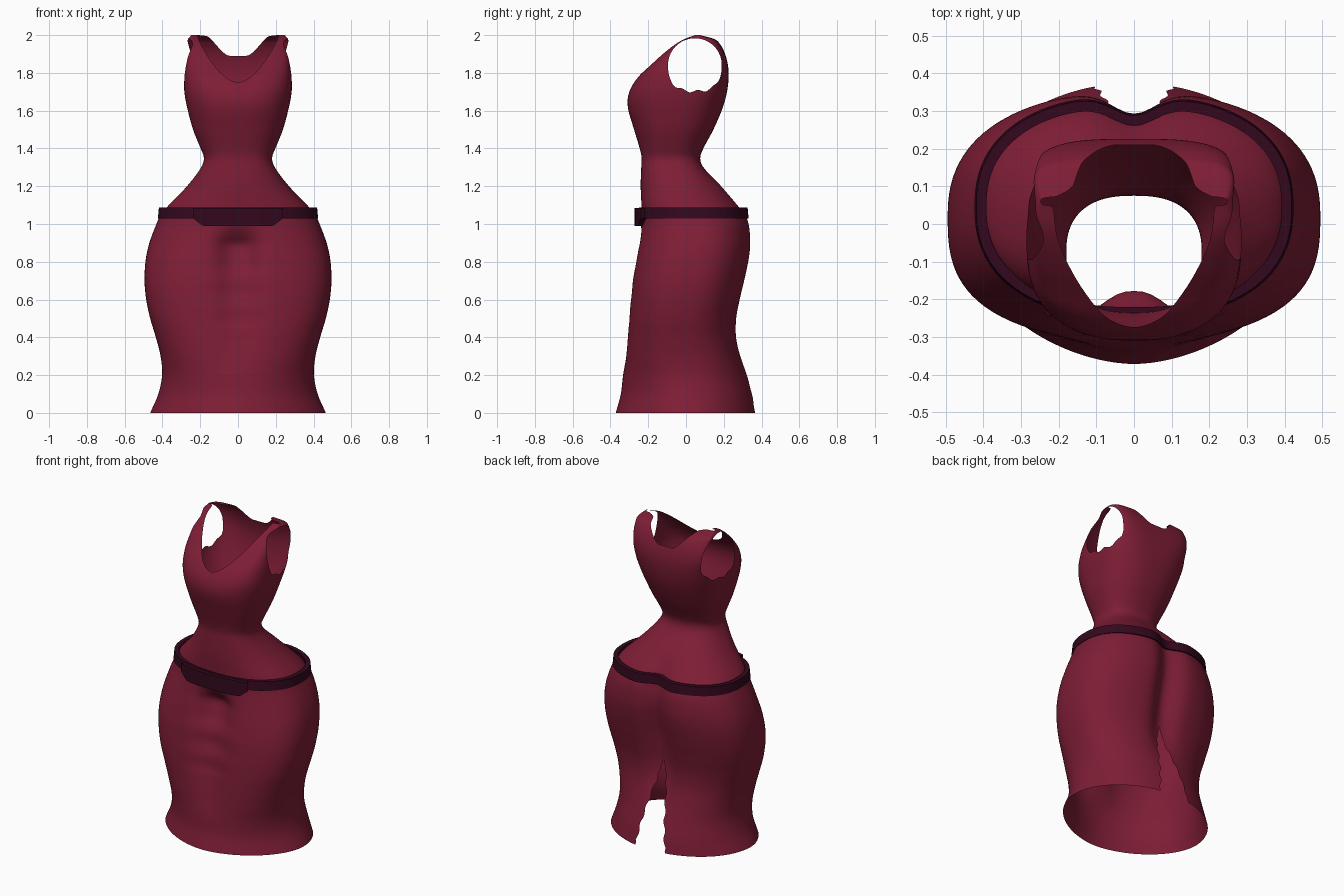
import bpy, bmesh, math
from mathutils import Vector

if "Cube" in bpy.data.objects:
    bpy.data.objects.remove(bpy.data.objects["Cube"])


def material(name, rgb):
    m = bpy.data.materials.new(name)
    m.diffuse_color = (*rgb, 1)
    m.use_nodes = True
    m.node_tree.nodes["Principled BSDF"].inputs["Base Color"].default_value = m.diffuse_color
    return m


WINE = material("wine_cloth", (0.208, 0.0125, 0.036))
PLUM = material("dark_plum", (0.033, 0.0025, 0.0125))

# Section tables: z, half width, front y, back y,
# front squareness, back squareness, back crease depth, front hollow depth
BODICE = [
    (1.03, .410, -.235, .325, 2.3, 2.4, .045, 0), (1.08, .384, -.235, .298, 2.3, 2.4, .035, 0),
    (1.20, .270, -.240, .195, 2.3, 2.3, .01, 0), (1.30, .195, -.237, .092, 2.5, 2.5, 0, 0),
    (1.35, .180, -.235, .075, 2.5, 2.5, 0, 0), (1.40, .198, -.245, .092, 2.4, 2.4, 0, 0),
    (1.50, .238, -.275, .145, 2.4, 2.4, 0, 0), (1.62, .270, -.308, .196, 2.45, 2.6, 0, 0),
    (1.70, .284, -.300, .217, 2.7, 2.9, 0, 0), (1.78, .285, -.252, .226, 3.3, 3.5, 0, 0),
    (1.84, .280, -.190, .222, 4.2, 4.3, 0, 0), (1.90, .274, -.125, .207, 5, 5, 0, 0),
    (1.95, .269, -.064, .182, 5, 5, 0, 0), (1.98, .264, -.012, .150, 5, 5, 0, 0),
    (2.00, .247, .045, .075, 4, 4, 0, 0),
]
SKIRT = [
    (0.00, .465, -.372, .375, 1.8, 2.0, 0, 0), (0.10, .422, -.345, .355, 1.9, 2.1, 0, 0),
    (0.20, .402, -.333, .325, 2.1, 2.2, 0, 0), (0.30, .410, -.325, .294, 2.35, 2.35, .01, .01),
    (0.40, .435, -.317, .274, 2.5, 2.4, .03, .02), (0.50, .465, -.308, .274, 2.65, 2.45, .045, .03),
    (0.60, .486, -.298, .292, 2.75, 2.5, .055, .04), (0.70, .495, -.288, .316, 2.75, 2.5, .065, .05),
    (0.80, .490, -.273, .338, 2.65, 2.45, .065, .07), (0.88, .475, -.260, .349, 2.5, 2.4, .06, .085),
    (0.95, .452, -.248, .348, 2.45, 2.4, .055, .03), (1.00, .432, -.242, .342, 2.4, 2.4, .055, 0),
    (1.05, .412, -.240, .328, 2.35, 2.35, .05, 0),
]


def sample(table, z):
    """Smooth interpolation of a section table at height z."""
    k = max(i for i in range(len(table) - 1) if table[i][0] <= z or i == 0)
    p, q = table[k], table[k + 1]
    before, after = table[max(k - 1, 0)], table[min(k + 2, len(table) - 1)]
    h = q[0] - p[0]
    t = min(max((z - p[0]) / h, 0), 1)
    out = []
    for c in range(1, 8):
        m0 = (q[c] - before[c]) / (q[0] - before[0]) * h
        m1 = (after[c] - p[c]) / (after[0] - p[0]) * h
        out.append((2*t**3 - 3*t*t + 1) * p[c] + (t**3 - 2*t*t + t) * m0
                   + (3*t*t - 2*t**3) * q[c] + (t**3 - t*t) * m1)
    return out


def point(section, angle, z, grow=0):
    """Point on a rounded-box section with soft creases at back and front centre."""
    a, front, back, nf, nb, crease, hollow = section
    c, s = math.cos(angle), math.sin(angle)
    n = nb if s > 0 else nf
    r = (abs(c)**n + abs(s)**n) ** (-1 / n)
    x = (a + grow) * r * c
    y = (front + back) / 2 + ((back - front) / 2 + grow) * r * s
    if s > 0:
        y -= crease * math.exp(-(x / .08)**2)
    else:
        y += hollow * math.exp(-abs(x / .105)**2.5)
    return Vector((x, y, z))


def grid(bm, rows, wrap):
    vs = [[bm.verts.new(p) for p in row] for row in rows]
    n = len(vs[0])
    for lo, hi in zip(vs, vs[1:]):
        for j in range(n if wrap else n - 1):
            k = (j + 1) % n
            bm.faces.new((lo[j], lo[k], hi[k], hi[j]))
    return vs


def trim(bm, field):
    """Cut the surface cleanly where field is zero; drop the positive side."""
    val = {v: field(v.co) or -1e-6 for v in bm.verts}
    cut = []
    for e in list(bm.edges):
        a, b = e.verts
        if val[a] * val[b] < 0:
            t = val[a] / (val[a] - val[b])
            _, v = bmesh.utils.edge_split(e, a, min(max(t, .02), .98))
            val[v] = 0
            cut.append(v)
    bmesh.ops.connect_verts(bm, verts=cut)
    gone = [f for f in bm.faces if sum(val[v] for v in f.verts) > 0]
    bmesh.ops.delete(bm, geom=gone, context='FACES')


def finish(bm, name, mat, sharp=50):
    mesh = bpy.data.meshes.new(name)
    bm.to_mesh(mesh)
    bm.free()
    mesh.materials.append(mat)
    ob = bpy.data.objects.new(name, mesh)
    bpy.context.collection.objects.link(ob)
    bpy.ops.object.select_all(action='DESELECT')
    ob.select_set(True)
    bpy.context.view_layer.objects.active = ob
    bpy.ops.object.shade_smooth_by_angle(angle=math.radians(sharp))
    return ob


def smoothstep(t):
    t = min(max(t, 0), 1)
    return t * t * (3 - 2 * t)


# Bodice: lofted shell, then neckline and armholes trimmed open
def neck_field(p):
    x = abs(p.x)
    front = 1.75 + .25 * (x / .222)**1.8
    back = 1.89 + .115 * smoothstep((x - .04) / .15)
    w = smoothstep((p.y + .05) / .16)
    return p.z - front * (1 - w) - back * w


def arm_field(p):
    dy, dz = abs(p.y - .047) / .142, (p.z - 1.843) / .140
    n = 2.0 if dz > 0 else 2.6
    dz += .05 * math.sin(p.y * 75) if dz < -.6 else 0
    return min(1 - (dy**n + abs(dz)**n)**(1 / n), (abs(p.x) - .19) * 10)


bm = bmesh.new()
heights = [1.03 + .67 * i / 36 for i in range(36)] + [1.70 + .30 * i / 44 for i in range(45)]
COLS = 160
grid(bm, [[point(sample(BODICE, z), math.tau * j / COLS, z) for j in range(COLS)]
          for z in heights], True)
trim(bm, neck_field)
trim(bm, arm_field)
finish(bm, "bodice", WINE)

# Skirt: lofted shell, with a back slit that widens towards the hem
bm = bmesh.new()
rows = []
for i in range(71):
    z = 1.05 * i / 70
    sec = sample(SKIRT, z)
    gap = .105 * max(0, 1 - z / .52)**.8
    gap += .006 * math.sin(z * 60) if .02 < z < .45 else 0
    start = math.asin(gap / sec[0])
    row = []
    for j in range(129):
        p = point(sec, math.pi / 2 + start + (math.tau - 2 * start) * j / 128, z)
        # faint horizontal folds down the front
        if p.y < 0 and .45 < z < .9:
            p.y += .004 * math.sin((z - .45) * 42) * math.exp(-(p.x / .13)**2)
        row.append(p)
    rows.append(row)
grid(bm, rows, False)
bmesh.ops.remove_doubles(bm, verts=bm.verts[:], dist=.0005)
finish(bm, "skirt", WINE)

# Belt: solid band around the hips
BELT = (.413, -.242, .332, 2.35, 2.35, .05, 0)
bm = bmesh.new()
profile = [(-.012, 1.03), (.011, 1.03), (.006, 1.087), (-.021, 1.087), (-.012, 1.03)]
grid(bm, [[point(BELT, math.tau * j / 128, z, g) for j in range(128)]
          for g, z in profile], True)
bmesh.ops.remove_doubles(bm, verts=bm.verts[:], dist=.0001)
finish(bm, "belt", PLUM, 40)

# Belt plate: thicker curved piece at the front with tapered lower corners
bm = bmesh.new()
rows = [[] for _ in range(5)]
for j in range(33):
    u = -1 + 2 * j / 32
    ang = -math.pi / 2 + u * .54
    edge = max(0, (abs(u) - .78) / .22)
    low = .99 + .04 * edge
    for row, (g, z) in zip(rows, [(-.005, low), (.03, low), (.03, 1.085),
                                  (-.005, 1.085), (-.005, low)]):
        row.append(point(BELT, ang, z, g))
vs = grid(bm, rows, False)
bm.faces.new([vs[k][0] for k in (3, 2, 1, 0)])
bm.faces.new([vs[k][-1] for k in (0, 1, 2, 3)])
bmesh.ops.remove_doubles(bm, verts=bm.verts[:], dist=.0001)
bmesh.ops.recalc_face_normals(bm, faces=bm.faces[:])
finish(bm, "belt_plate", PLUM, 40)
